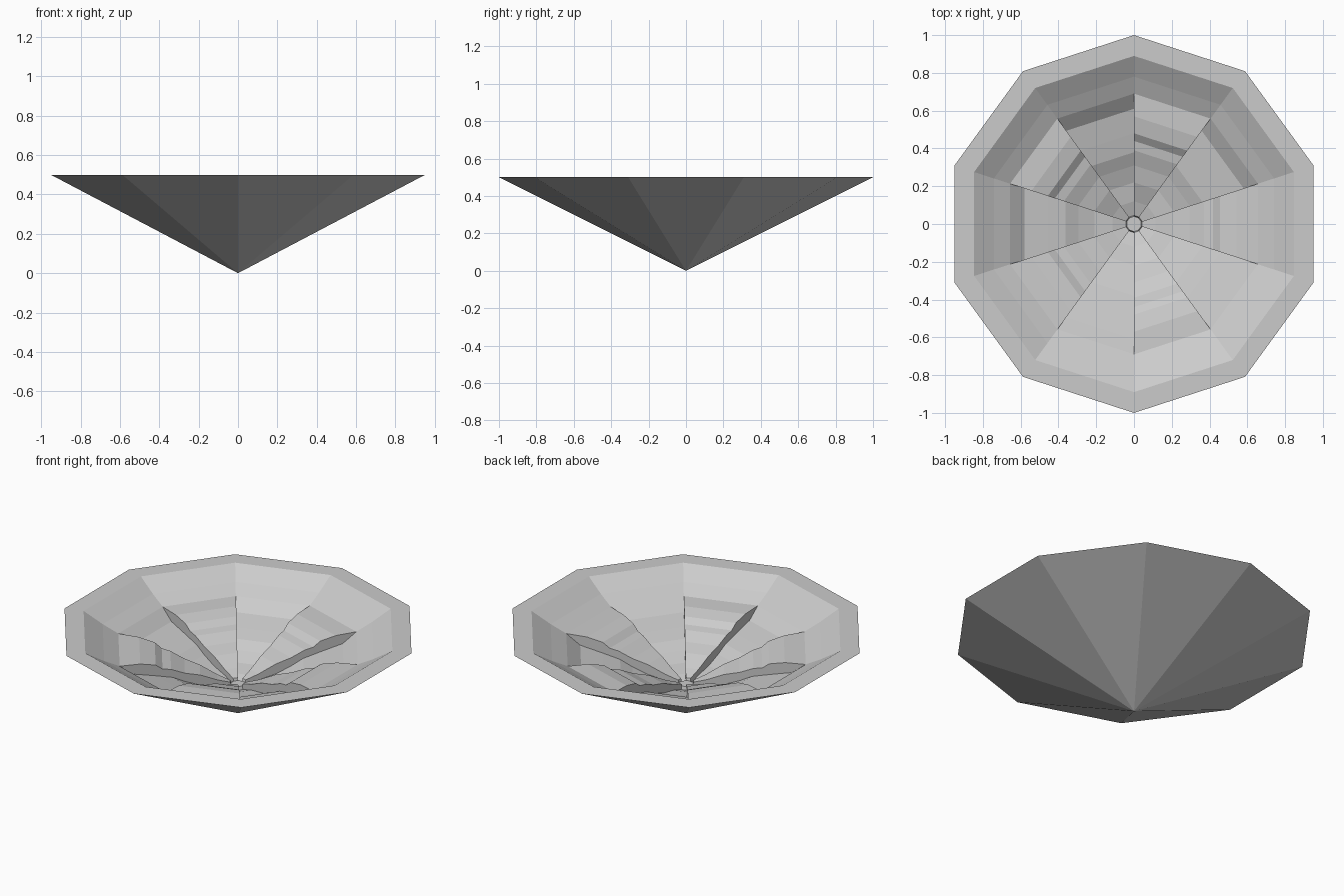
import bpy, bmesh
from math import sin, cos, radians

if "Cube" in bpy.data.objects:
    bpy.data.objects.remove(bpy.data.objects["Cube"])

SIDES = 10
RIM_Z = 0.5
# Inner profiles (radius, height) from the rim to the hub; raised and sunken petals alternate
SHARED = [(0.89, 0.50), (0.78, 0.435), (0.69, 0.39)]
HUB = [(0.04, 0.18), (0.0, 0.18)]
RAISED = [(0.57, 0.385), (0.48, 0.365), (0.44, 0.335), (0.39, 0.325),
          (0.31, 0.29), (0.22, 0.265), (0.12, 0.22), (0.045, 0.195)]
SUNKEN = [(0.61, 0.33), (0.48, 0.30), (0.38, 0.275), (0.31, 0.24),
          (0.22, 0.205), (0.12, 0.185), (0.045, 0.16)]

bm = bmesh.new()


def pt(k, r, z):
    a = radians(90 + 360 / SIDES * k)
    return (r * cos(a), r * sin(a), z)


def face(points):
    bm.faces.new([bm.verts.new(p) for p in points])


for k in range(SIDES):
    # Outer cone side and flat rim
    face([pt(k, 0, 0), pt(k + 1, 1, RIM_Z), pt(k, 1, RIM_Z)])
    face([pt(k, 1, RIM_Z), pt(k + 1, 1, RIM_Z), pt(k + 1, 0.89, RIM_Z), pt(k, 0.89, RIM_Z)])
    # Stepped petal of the inside
    prof = SHARED + (RAISED if k % 2 else SUNKEN) + HUB
    for (r0, z0), (r1, z1) in zip(prof, prof[1:]):
        if r1 == 0:
            face([pt(k, r0, z0), pt(k + 1, r0, z0), pt(k, 0, z1)])
        else:
            face([pt(k, r0, z0), pt(k + 1, r0, z0), pt(k + 1, r1, z1), pt(k, r1, z1)])
    # Upright wall between a raised and a sunken petal
    loop = [SHARED[-1]] + SUNKEN + [HUB[0]] + RAISED[::-1]
    if k % 2:
        loop.reverse()
    face([pt(k, r, z) for r, z in loop])

bmesh.ops.remove_doubles(bm, verts=bm.verts, dist=0.0005)
mesh = bpy.data.meshes.new("fluted_bowl")
bm.to_mesh(mesh)
bm.free()
bowl = bpy.data.objects.new("fluted_bowl", mesh)
bpy.context.collection.objects.link(bowl)
